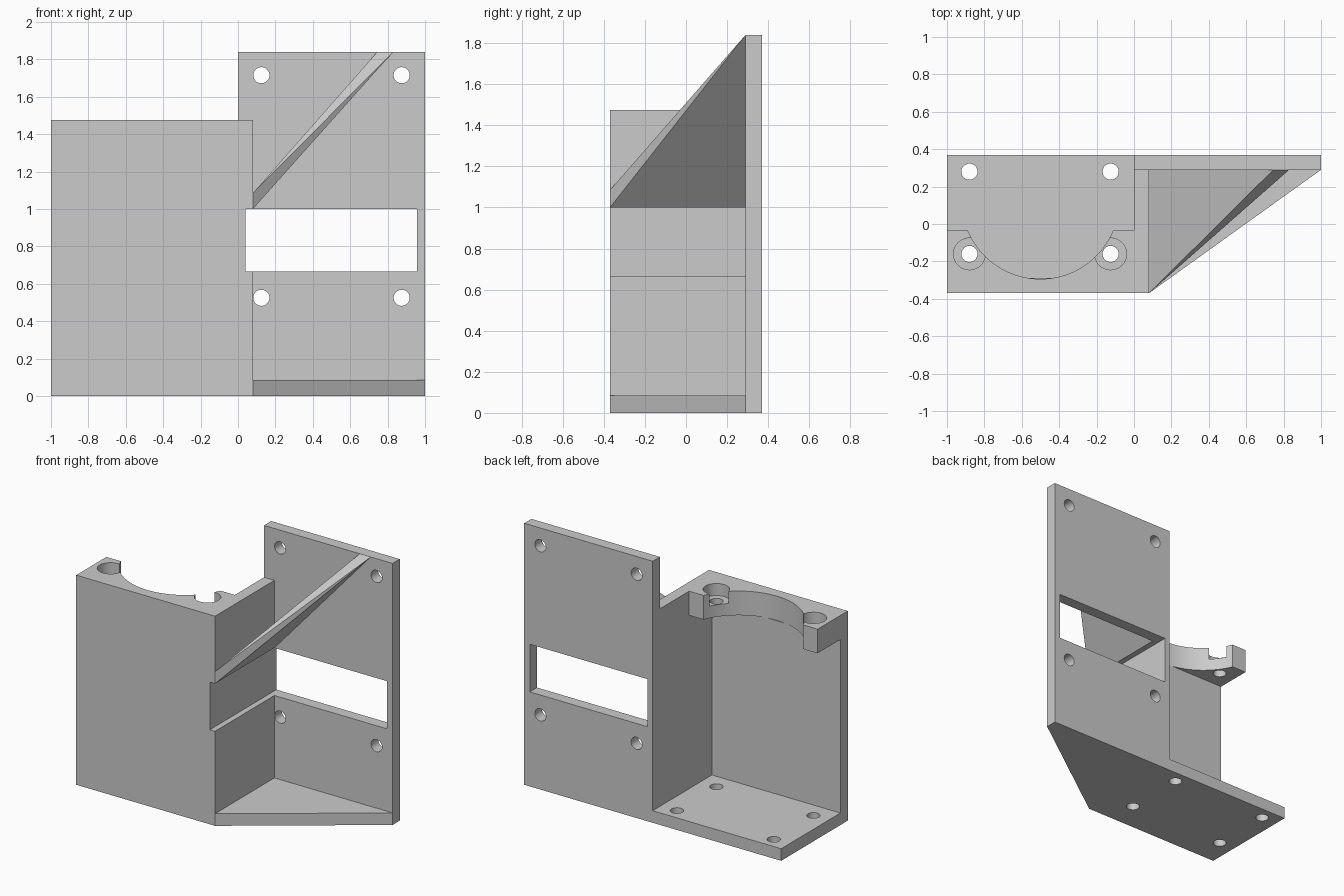
import bpy, bmesh
from mathutils import Matrix, Vector

old = bpy.data.objects.get("Cube")
if old:
    bpy.data.objects.remove(old, do_unlink=True)

# Single grey material
grey = bpy.data.materials.new("light_grey")
grey.use_nodes = True
colour = (0.6, 0.6, 0.6, 1)
grey.diffuse_color = colour
grey.node_tree.nodes["Principled BSDF"].inputs["Base Color"].default_value = colour

T = 0.085                     # sheet thickness
FRONT, BACK, INNER = -0.37, 0.37, 0.29
BOX_TOP, PLATE_TOP = 1.475, 1.84
LEDGE_BOTTOM = BOX_TOP - 2 * T
HOLE_R = 0.043


def add_object(name, bm):
    bmesh.ops.recalc_face_normals(bm, faces=bm.faces)
    mesh = bpy.data.meshes.new(name)
    bm.to_mesh(mesh)
    bm.free()
    mesh.materials.append(grey)
    obj = bpy.data.objects.new(name, mesh)
    bpy.context.collection.objects.link(obj)
    return obj


def hull(name, points):
    bm = bmesh.new()
    for p in points:
        bm.verts.new(p)
    bmesh.ops.convex_hull(bm, input=bm.verts)
    bmesh.ops.dissolve_limit(bm, angle_limit=0.001, verts=bm.verts, edges=bm.edges)
    return add_object(name, bm)


def box(name, xs, ys, zs):
    return hull(name, [(x, y, z) for x in xs for y in ys for z in zs])


def cylinder(centre, radius, depth, axis="Z", sides=40):
    bm = bmesh.new()
    turn = Matrix.Rotation(1.5707963, 4, "X") if axis == "Y" else Matrix()
    bmesh.ops.create_cone(bm, cap_ends=True, segments=sides, radius1=radius,
                          radius2=radius, depth=depth,
                          matrix=Matrix.Translation(Vector(centre)) @ turn)
    return add_object("cutter", bm)


def cut(obj, cutters):
    """Subtract the cutters, bake the result and remove the cutters."""
    for c in cutters:
        c.hide_render = True
        mod = obj.modifiers.new("cut", "BOOLEAN")
        mod.operation, mod.solver, mod.object = "DIFFERENCE", "EXACT", c
    bpy.context.view_layer.update()
    graph = bpy.context.evaluated_depsgraph_get()
    baked = bpy.data.meshes.new_from_object(obj.evaluated_get(graph))
    obj.modifiers.clear()
    obj.data = baked
    for c in cutters:
        bpy.data.objects.remove(c, do_unlink=True)


def window():
    return box("cutter", (0.04, 0.957), (-0.6, 0.6), (0.665, 1.0))


# Open box: floor, front wall and side wall
hole_xs = (-0.88, -0.125)
floor = box("floor", (-1, 0), (FRONT, BACK), (0, T))
cut(floor, [cylinder((x, y, 0), HOLE_R, 0.5) for x in hole_xs for y in (-0.16, 0.28)])
front_wall = box("front_wall", (-1, 0), (FRONT, -0.288), (T, LEDGE_BOTTOM))
side_wall = box("side_wall", (0, 0.08), (FRONT, INNER), (0, BOX_TOP))
cut(side_wall, [window()])

# Top ledge with round clearance and counterbored screw holes
ledge = box("top_ledge", (-1, 0), (FRONT, -0.035), (LEDGE_BOTTOM, BOX_TOP))
cutters = [cylinder((-0.5, 0.126, BOX_TOP), 0.42, 1, sides=96)]
for x in hole_xs:
    cutters.append(cylinder((x, -0.16, BOX_TOP), HOLE_R, 1))
    cutters.append(cylinder((x, -0.16, BOX_TOP), T, 2 * T))
cut(ledge, cutters)

# Mounting plate with window and screw holes
plate = box("mounting_plate", (0, 1), (INNER, BACK), (0, PLATE_TOP))
cut(plate, [window()] + [cylinder((x, INNER, z), HOLE_R, 0.5, "Y")
                         for x in (0.125, 0.875) for z in (0.525, 1.715)])

# Triangular bottom gusset
gusset = hull("bottom_gusset", [(x, y, z) for z in (0, T)
              for x, y in ((0.08, FRONT), (0.08, INNER), (1, INNER))])

# Sloping triangular brace
brace = hull("sloping_brace", [
    (0.08, FRONT, 1), (0.08, FRONT, 1 + T), (0.08, INNER, 1), (0.08, INNER, 1 + T),
    (0.745, INNER, PLATE_TOP), (0.83, INNER, PLATE_TOP)])

# Smooth the hole walls, keep edges sharp
bpy.ops.object.select_all(action="DESELECT")
parts = (floor, front_wall, side_wall, ledge, plate, gusset, brace)
for part in parts:
    part.select_set(True)
bpy.context.view_layer.objects.active = plate
bpy.ops.object.shade_smooth_by_angle()
